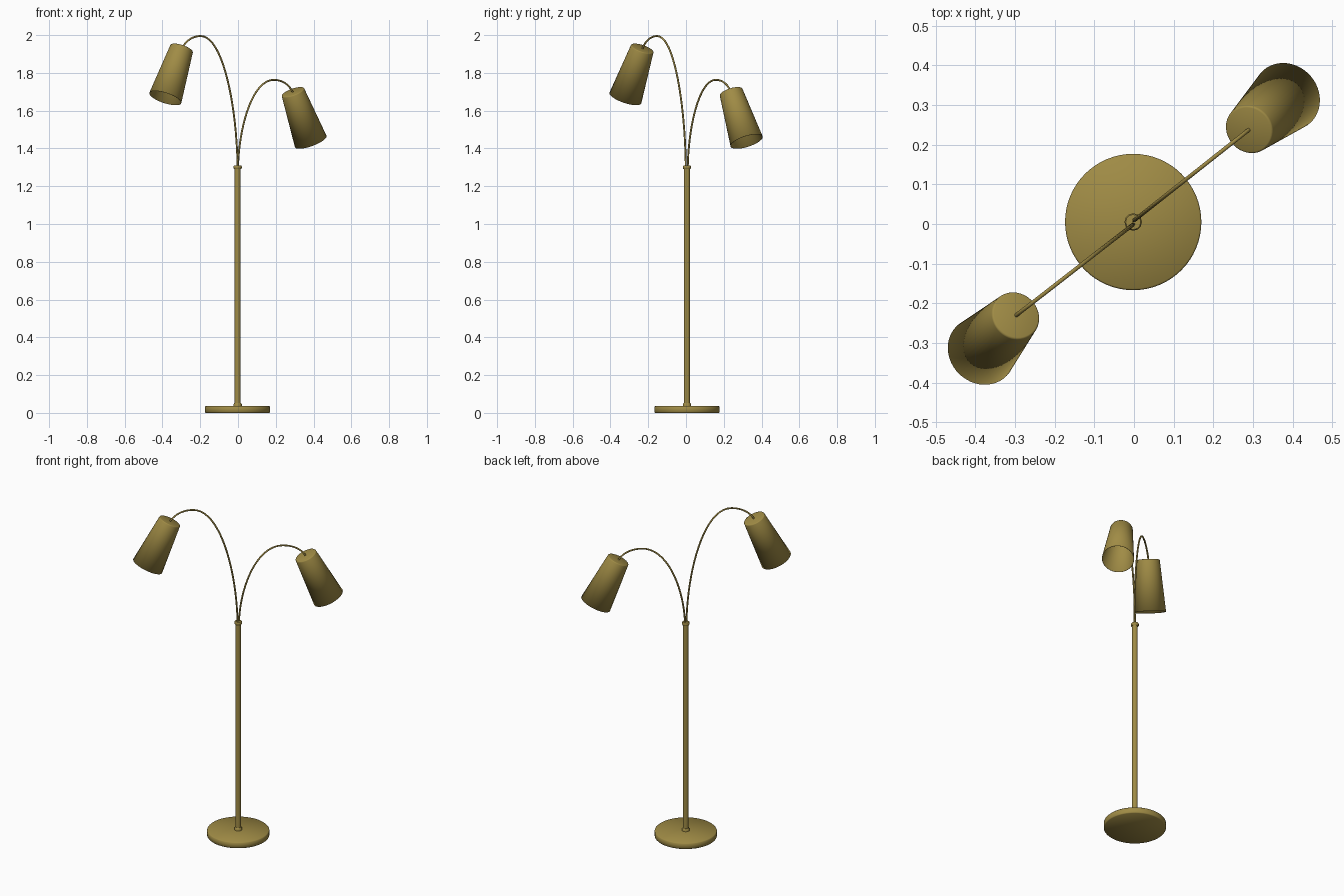
import bpy, math
from mathutils import Vector

if "Cube" in bpy.data.objects:
    bpy.data.objects.remove(bpy.data.objects["Cube"])

brass = bpy.data.materials.new("brass")
brass.diffuse_color = (0.35, 0.26, 0.06, 1)
brass.use_nodes = True
brass.node_tree.nodes["Principled BSDF"].inputs["Base Color"].default_value = brass.diffuse_color
AXIS = Vector((-0.002, 0.005, 0))


def finish(obj, angle=40):
    obj.data.materials.append(brass)
    bpy.ops.object.select_all(action='DESELECT')
    obj.select_set(True)
    bpy.context.view_layer.objects.active = obj
    bpy.ops.object.shade_smooth_by_angle(angle=math.radians(angle))
    return obj


def lathe(name, profile, sides, origin, direction=(0, 0, 1), angle=40):
    """Revolve (radius, height) points; radius 0 closes to a single point."""
    verts, faces, rings = [], [], []
    for r, h in profile:
        start = len(verts)
        n = sides if r > 0 else 1
        for i in range(n):
            a = 2 * math.pi * i / sides
            verts.append((r * math.cos(a), r * math.sin(a), h))
        rings.append([start + i % n for i in range(sides)])
    for lo, hi in zip(rings, rings[1:]):
        for i in range(sides):
            j = (i + 1) % sides
            faces.append(list(dict.fromkeys((lo[i], lo[j], hi[j], hi[i]))))
    mesh = bpy.data.meshes.new(name)
    mesh.from_pydata(verts, [], faces)
    obj = bpy.data.objects.new(name, mesh)
    bpy.context.collection.objects.link(obj)
    obj.location = origin
    obj.rotation_euler = Vector(direction).to_track_quat('Z', 'Y').to_euler()
    return finish(obj, angle)


def arm(name, points):
    """Thin bent tube from (handle_in, point, handle_out) triples."""
    curve = bpy.data.curves.new(name, 'CURVE')
    curve.dimensions = '3D'
    curve.bevel_depth = 0.005
    curve.bevel_resolution = 2
    curve.resolution_u = 20
    curve.use_fill_caps = True
    spline = curve.splines.new('BEZIER')
    spline.bezier_points.add(len(points) - 1)
    for bp, (left, co, right) in zip(spline.bezier_points, points):
        bp.handle_left_type = bp.handle_right_type = 'FREE'
        bp.handle_left, bp.co, bp.handle_right = left, co, right
    obj = bpy.data.objects.new(name, curve)
    bpy.context.collection.objects.link(obj)
    bpy.ops.object.select_all(action='DESELECT')
    obj.select_set(True)
    bpy.context.view_layer.objects.active = obj
    bpy.ops.object.convert(target='MESH')
    finish(bpy.context.object, 60)


# Round foot with softened rims
lathe("base", [(0, 0), (0.168, 0), (0.172, 0.004), (0.172, 0.033),
               (0.168, 0.037), (0, 0.037)], 64, AXIS, angle=50)

# Upright with a collar at each end
lathe("pole", [(0, 0.03), (0.016, 0.03), (0.016, 1.30), (0, 1.30)], 12, AXIS)
lathe("lower_collar", [(0, 0.035), (0.022, 0.035), (0.022, 0.046),
                       (0.017, 0.053), (0, 0.053)], 12, AXIS)
lathe("upper_collar", [(0, 1.290), (0.018, 1.290), (0.022, 1.296),
                       (0.022, 1.305), (0.019, 1.309), (0, 1.309)], 12, AXIS)

# Arms and shades: start, shade top, shade mouth, peak x, peak z, rise of the bend
lamps = [
    ("left", Vector((-0.002, -0.001, 1.29)), Vector((-0.298, -0.231, 1.93)),
     Vector((-0.385, -0.321, 1.667)), 0.66, 1.995, 0.33),
    ("right", Vector((0.0, 0.009, 1.29)), Vector((0.29, 0.238, 1.70)),
     Vector((0.385, 0.321, 1.437)), 0.65, 1.763, 0.22),
]
for side, start, top, mouth, peak, peak_z, rise in lamps:
    def on_arm(f, z):
        p = start.lerp(top, f)
        p.z = z
        return p

    arm(side + "_arm", [
        (on_arm(0, 1.2), start, on_arm(0.01, start.z + rise)),
        (on_arm(0.26, peak_z), on_arm(peak, peak_z), on_arm(0.82, peak_z)),
        (on_arm(0.94, top.z + 0.035), on_arm(1, top.z - 0.003), on_arm(1.05, top.z - 0.03)),
    ])

    # Hollow tapered shade, closed at the top and open at the mouth
    axis = mouth - top
    length = axis.length
    shade = lathe(side + "_shade", [(0, 0), (0.058, 0), (0.0615, 0.0015),
                                    (0.063, 0.005), (0.089, length)],
                  48, top, axis, 50)
    shell = shade.modifiers.new("thickness", 'SOLIDIFY')
    shell.thickness = 0.002
    # the profile runs top to mouth, so make normals face outward
    shade.data.flip_normals() if shade.data.polygons[0].normal.z > 0 else None
    shell.offset = -1
